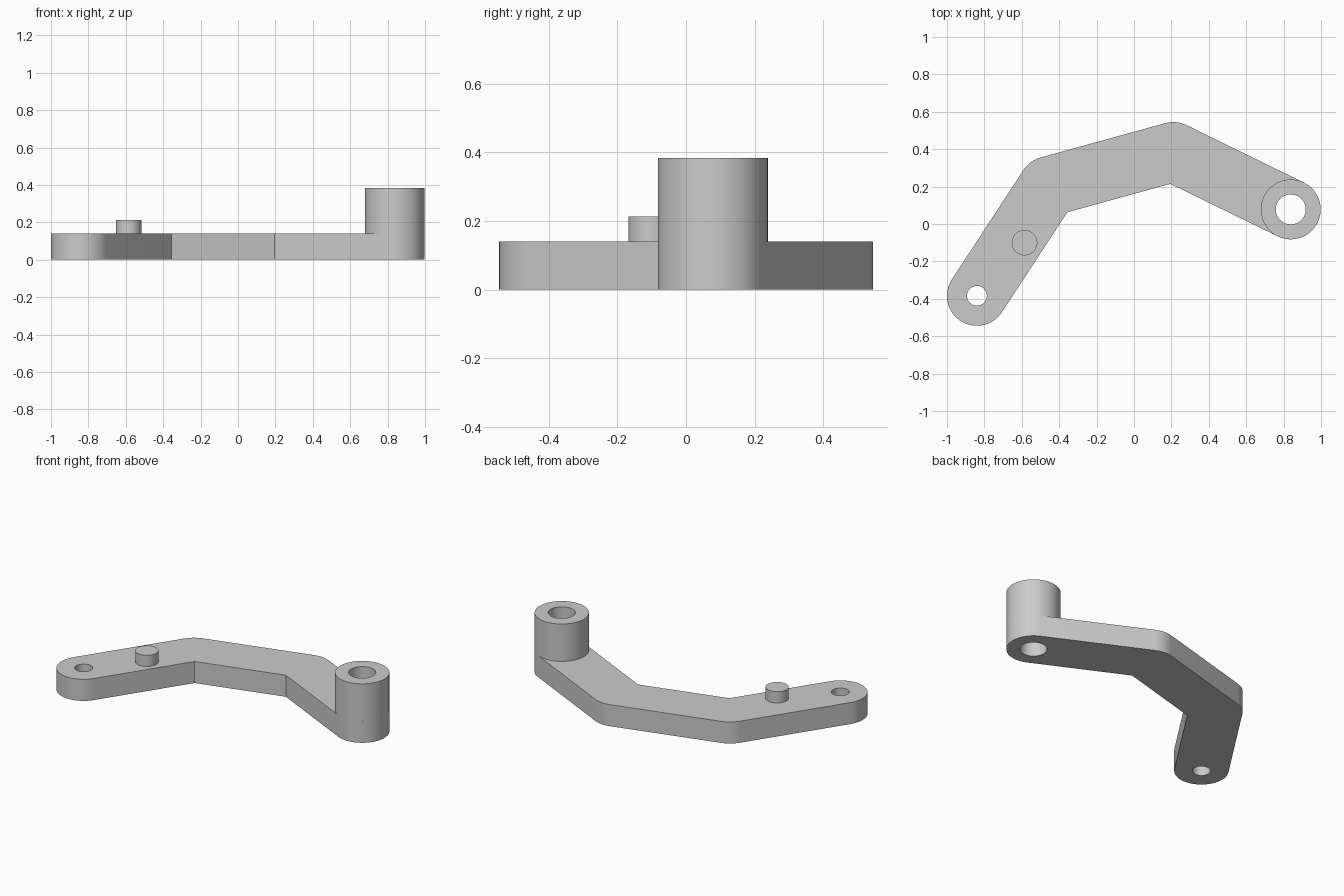
import bpy, bmesh, math
from mathutils import Vector

if "Cube" in bpy.data.objects:
    bpy.data.objects.remove(bpy.data.objects["Cube"])

grey = bpy.data.materials.new("plain grey")
grey.use_nodes = True
grey.diffuse_color = (0.6, 0.6, 0.6, 1)
grey.node_tree.nodes["Principled BSDF"].inputs["Base Color"].default_value = (0.6, 0.6, 0.6, 1)

RADIUS = 0.16
PLATE_TOP = 0.14
BOSS_TOP = 0.383
PIN_TOP = 0.213
# Centreline of the arm, from the small hole to the boss
PATH = [Vector(p) for p in ((-0.84, -0.384), (-0.457, 0.201), (0.21, 0.385), (0.838, 0.078))]


def arc(centre, radius, start, end, steps):
    """Points on an arc, both ends included."""
    angles = [start + (end - start) * i / steps for i in range(steps + 1)]
    return [centre + radius * Vector((math.cos(a), math.sin(a))) for a in angles]


def circle(centre, radius, steps=64):
    return arc(centre, radius, 0, 2 * math.pi, steps)[:-1]


def arm_outline():
    """Round ends, rounded outer bends and sharp inner bends."""
    headings = [math.atan2(*(b - a).yx) for a, b in zip(PATH, PATH[1:])]
    quarter = math.pi / 2
    points = arc(PATH[0], RADIUS, headings[0] + 3 * quarter, headings[0] + quarter, 32)
    for p, h0, h1 in zip(PATH[1:-1], headings, headings[1:]):
        points += arc(p, RADIUS, h0 + quarter, h1 + quarter, 10)
    points += arc(PATH[-1], RADIUS, headings[-1] + quarter, headings[-1] - quarter, 32)
    inner = []
    for p, h0, h1 in zip(PATH[1:-1], headings, headings[1:]):
        middle = (h0 + h1) / 2 - quarter
        reach = RADIUS / math.cos((h1 - h0) / 2)
        inner.append(p + reach * Vector((math.cos(middle), math.sin(middle))))
    return points + inner[::-1]


def prism(name, loops, bottom, top):
    """Extrude an outline, with any further loops as through holes."""
    bm = bmesh.new()
    edges = []
    for loop in loops:
        verts = [bm.verts.new((p.x, p.y, bottom)) for p in loop]
        edges += [bm.edges.new((a, b)) for a, b in zip(verts, verts[1:] + verts[:1])]
    bmesh.ops.triangle_fill(bm, edges=edges, use_beauty=True)
    raised = bmesh.ops.extrude_face_region(bm, geom=bm.faces[:], use_keep_orig=True)
    moved = [v for v in raised["geom"] if isinstance(v, bmesh.types.BMVert)]
    bmesh.ops.translate(bm, verts=moved, vec=(0, 0, top - bottom))
    bmesh.ops.recalc_face_normals(bm, faces=bm.faces[:])
    mesh = bpy.data.meshes.new(name)
    bm.to_mesh(mesh)
    bm.free()
    mesh.materials.append(grey)
    obj = bpy.data.objects.new(name, mesh)
    bpy.context.collection.objects.link(obj)
    bpy.ops.object.select_all(action="DESELECT")
    obj.select_set(True)
    bpy.context.view_layer.objects.active = obj
    bpy.ops.object.shade_smooth_by_angle(angle=math.radians(30))
    return obj


small_hole = circle(PATH[0], 0.053)
boss_hole = circle(PATH[-1], 0.08)

# Bent flat arm with a hole at each end
prism("arm_plate", [arm_outline(), small_hole, boss_hole], 0, PLATE_TOP)
# Tall hollow boss
prism("boss", [circle(PATH[-1], RADIUS), boss_hole], PLATE_TOP, BOSS_TOP)
# Short solid pin
prism("pin", [circle(Vector((-0.585, -0.1)), 0.068)], PLATE_TOP, PIN_TOP)
